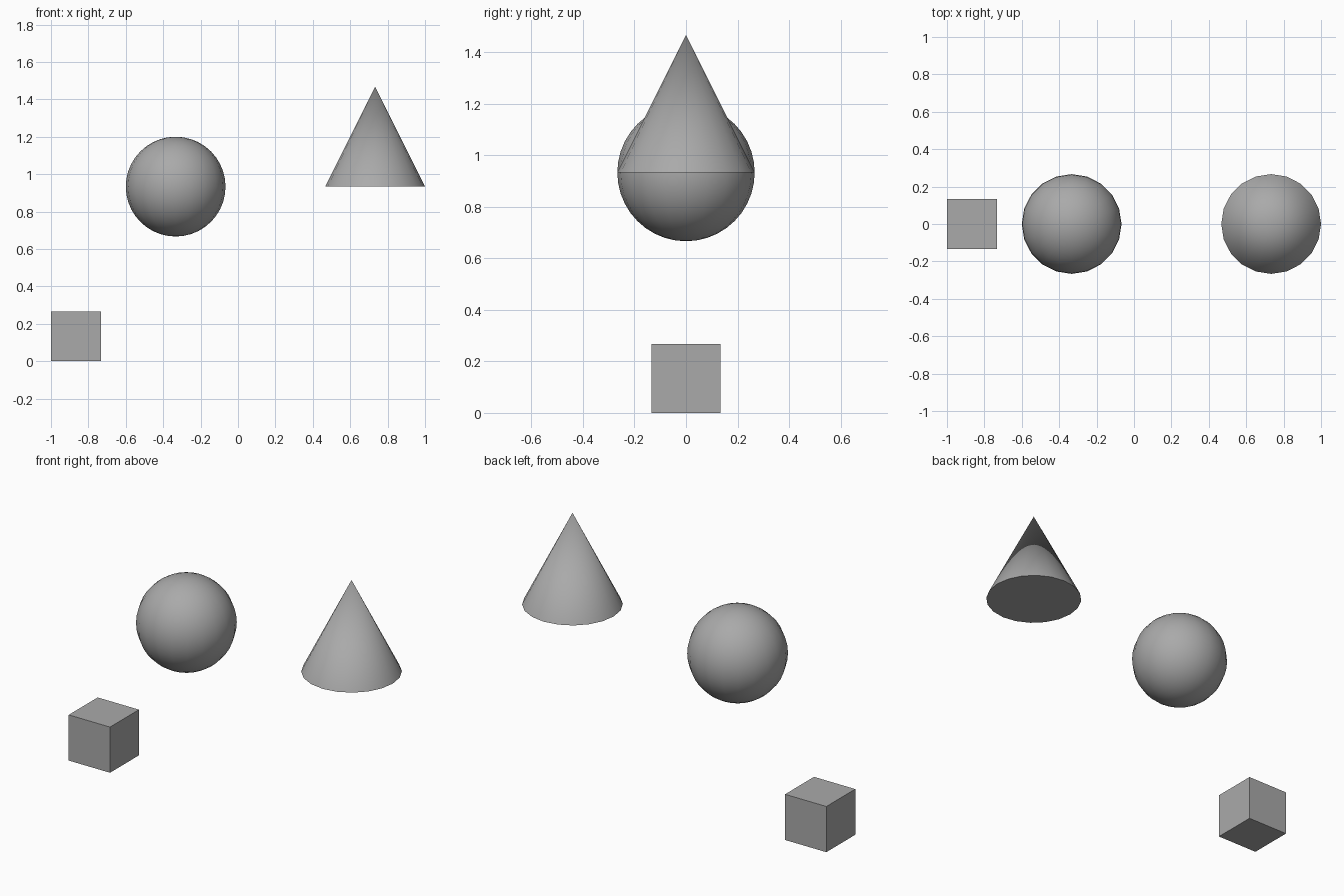
import bpy
import math

if "Cube" in bpy.data.objects:
    bpy.data.objects.remove(bpy.data.objects["Cube"], do_unlink=True)

UNIT = 2 / 7.5      # cube side; also the radius of the ball and the cone
SIDES = 20

grey = bpy.data.materials.new("plain grey")
grey.use_nodes = True
colour = (0.4, 0.4, 0.4, 1)
grey.diffuse_color = colour
grey.node_tree.nodes["Principled BSDF"].inputs["Base Color"].default_value = colour


def finish(name, smooth=True):
    """Name and colour the active primitive, smoothing its round faces."""
    obj = bpy.context.object
    obj.name = obj.data.name = name
    obj.data.materials.append(grey)
    if smooth:
        bpy.ops.object.shade_smooth_by_angle(angle=math.radians(40))


# Cube on the ground
bpy.ops.mesh.primitive_cube_add(size=UNIT, location=(-3.25 * UNIT, 0, UNIT / 2))
finish("cube_block", smooth=False)

# Floating ball
bpy.ops.mesh.primitive_uv_sphere_add(
    segments=SIDES, ring_count=SIDES, radius=UNIT,
    location=(-1.25 * UNIT, 0, 3.5 * UNIT))
finish("ball")

# Floating cone, its base level with the ball's centre
bpy.ops.mesh.primitive_cone_add(
    vertices=SIDES, radius1=UNIT, radius2=0, depth=2 * UNIT,
    location=(2.75 * UNIT, 0, 4.5 * UNIT))
finish("cone")
